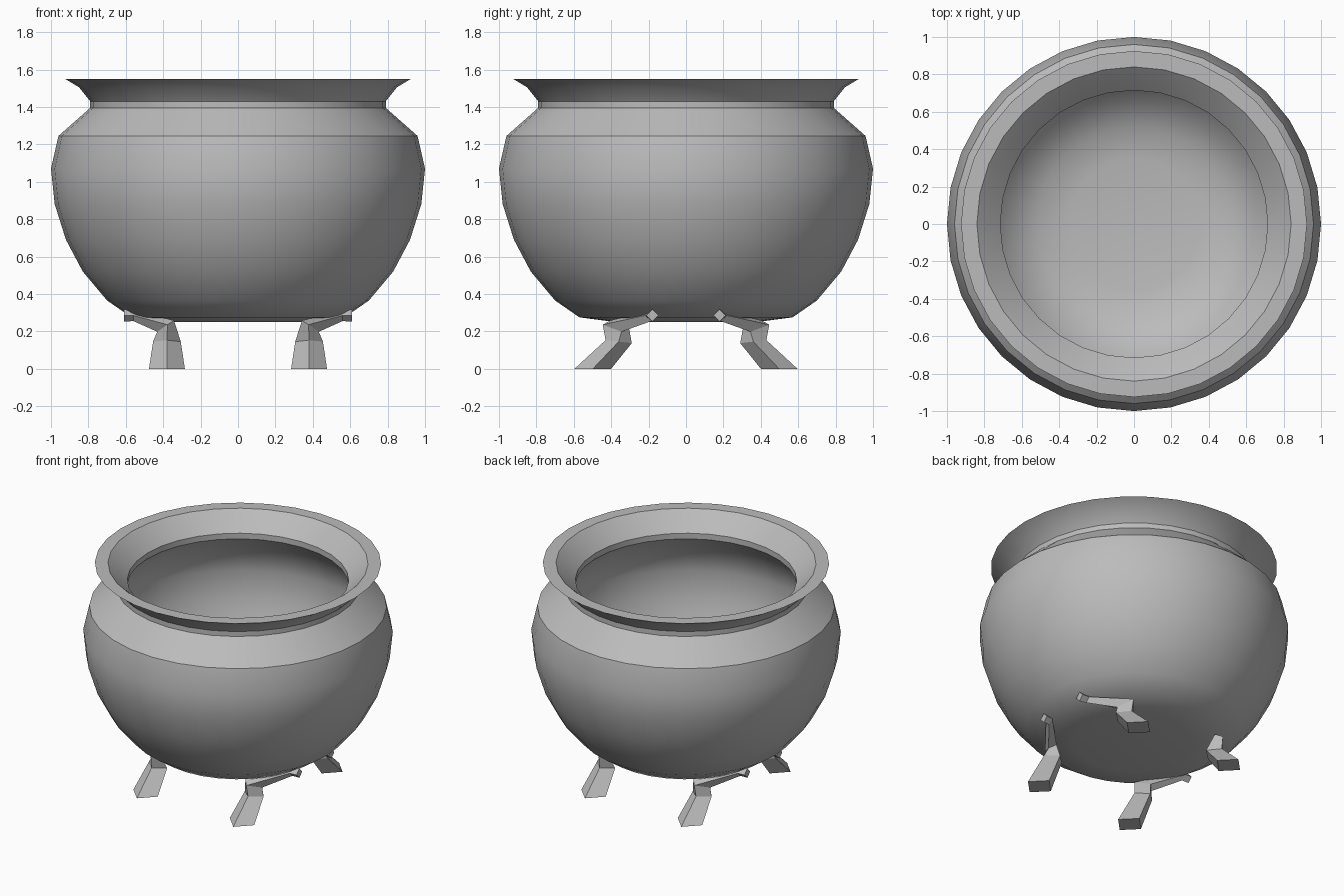
import bpy, bmesh, math
from mathutils import Vector

cube = bpy.data.objects.get("Cube")
if cube:
    bpy.data.objects.remove(cube, do_unlink=True)

SEGMENTS = 32

iron = bpy.data.materials.new("iron_grey")
iron.use_nodes = True
colour = (0.5, 0.5, 0.5, 1)
iron.diffuse_color = colour
iron.node_tree.nodes["Principled BSDF"].inputs["Base Color"].default_value = colour


def finish(name, bm, smooth):
    """Turn a bmesh into a named, coloured object."""
    bmesh.ops.recalc_face_normals(bm, faces=bm.faces)
    mesh = bpy.data.meshes.new(name)
    bm.to_mesh(mesh)
    bm.free()
    mesh.materials.append(iron)
    obj = bpy.data.objects.new(name, mesh)
    bpy.context.collection.objects.link(obj)
    if smooth:
        bpy.ops.object.select_all(action="DESELECT")
        obj.select_set(True)
        bpy.context.view_layer.objects.active = obj
        bpy.ops.object.shade_smooth_by_angle(angle=math.radians(32))
    return obj


# Pot: one closed profile (radius, height) lathed round z
outside = [(0, .25), (.38, .25), (.57, .275), (.70, .365), (.83, .52), (.92, .69),
           (.98, .88), (1, 1.07), (.96, 1.245), (.79, 1.395), (.79, 1.43),
           (.85, 1.505), (.925, 1.55)]
inside = [(.84, 1.55), (.785, 1.5), (.715, 1.43), (.715, 1.39), (.88, 1.22), (.92, 1.07),
          (.9, .89), (.85, .72), (.77, .57), (.65, .43), (.52, .35), (.35, .32), (0, .32)]
bm = bmesh.new()
points = [bm.verts.new((r, 0, z)) for r, z in outside + inside]
edges = [bm.edges.new(pair) for pair in zip(points, points[1:])]
bmesh.ops.spin(bm, geom=points + edges, cent=(0, 0, 0), axis=(0, 0, 1),
               angle=math.tau, steps=SEGMENTS, use_merge=True)
bmesh.ops.remove_doubles(bm, verts=bm.verts, dist=.0005)
finish("pot", bm, True)

# Legs: four-sided rings, each a centre and two half diagonals
leg_rings = [
    ((.38, -.498, 0), (0, -.098, 0), (.096, 0, 0)),
    ((.38, -.36, .145), (0, -.07, .008), (.074, 0, 0)),
    ((.387, -.375, .228), (-.01, -.07, .008), (.045, .03, -.03)),
    ((.56, -.185, .285), (0, -.033, 0), (0, 0, -.03)),
    ((.61, -.18, .285), (0, -.033, 0), (0, 0, -.033)),
]


def build_leg(name, side, front):
    bm = bmesh.new()
    rings = []
    for centre, u, v in leg_rings:
        c, u, v = Vector(centre), Vector(u), Vector(v)
        corners = (c + u, c + v, c - u, c - v)
        rings.append([bm.verts.new((p.x * side, p.y * front, p.z)) for p in corners])
    for low, high in zip(rings, rings[1:]):
        for i in range(4):
            j = (i + 1) % 4
            bm.faces.new((low[i], low[j], high[j], high[i]))
    bm.faces.new(rings[0])
    bm.faces.new(rings[-1])
    finish(name, bm, False)


for side, side_name in ((1, "left"), (-1, "right")):
    for front, end_name in ((1, "front"), (-1, "back")):
        build_leg(f"{end_name}_{side_name}_leg", side, front)
